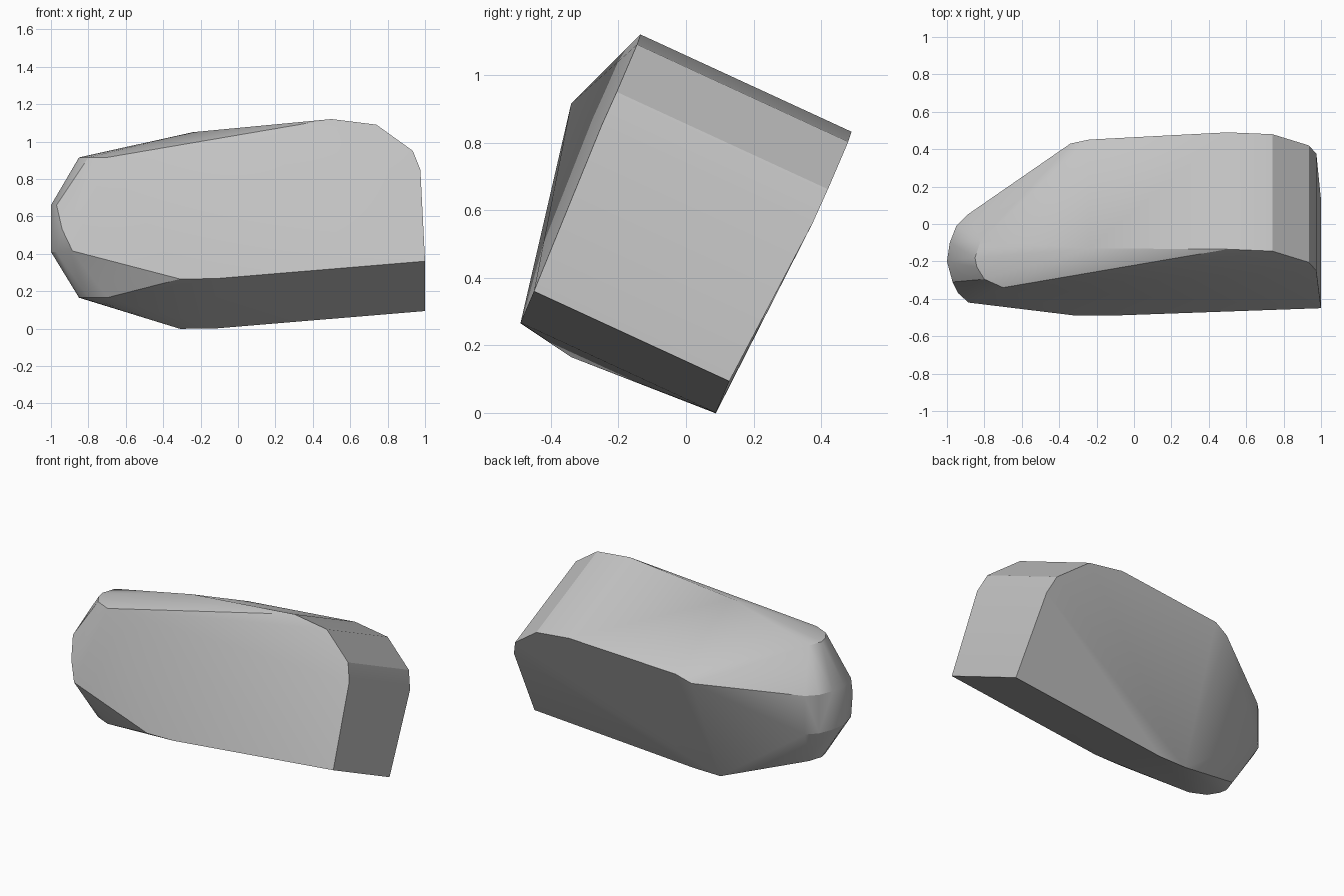
import bpy
import bmesh
import math
from mathutils import Vector

cube = bpy.data.objects.get("Cube")
if cube:
    bpy.data.objects.remove(cube, do_unlink=True)

# One plain grey material
grey = bpy.data.materials.new("plain grey")
grey.use_nodes = True
colour = (0.55, 0.55, 0.55, 1)
grey.diffuse_color = colour
grey.node_tree.nodes["Principled BSDF"].inputs["Base Color"].default_value = colour

# Direction in which the front outline is swept to reach the back
sweep = Vector((0, 0.625, -0.288))

# Front outline of the tilted body: position and share of the sweep
outline = [
    ((-0.24, -0.13, 1.05), 0.93),
    ((0.5, -0.135, 1.12), 1),
    ((0.74, -0.145, 1.09), 1),
    ((0.935, -0.205, 0.95), 1),
    ((0.975, -0.25, 0.85), 1),
    ((1, -0.45, 0.36), 0.925),
    ((-0.12, -0.49, 0.267), 0.925),
    ((-0.31, -0.49, 0.265), 0.925),
]
points = []
for position, share in outline:
    front = Vector(position)
    points += [front, front + sweep * share]
points.append(Vector((-0.34, 0.43, 0.74)))

# Rounded nose: a broad wall between two smaller rims
wall = [(-0.97, -0.31), (-1, -0.2), (-0.985, -0.1), (-0.95, -0.01), (-0.89, 0.05)]
rim = [(-0.7, -0.34), (-0.8, -0.295), (-0.84, -0.23), (-0.85, -0.18), (-0.82, -0.09)]
for arc, heights in ((wall, (0.66, 0.41)), (rim, (0.915, 0.165))):
    points += [Vector((x, y, z)) for z in heights for x, y in arc]
points += [Vector((-0.94, -0.37, 0.53)), Vector((-0.885, -0.42, 0.415))]

# Wrap the body in a closed faceted skin
bm = bmesh.new()
for point in points:
    bm.verts.new(point)
result = bmesh.ops.convex_hull(bm, input=bm.verts[:])
loose = [v for v in bm.verts if not v.link_faces]
bmesh.ops.delete(bm, geom=loose, context='VERTS')
bmesh.ops.dissolve_limit(bm, angle_limit=math.radians(1.5),
                         verts=bm.verts[:], edges=bm.edges[:])
bmesh.ops.recalc_face_normals(bm, faces=bm.faces[:])

mesh = bpy.data.meshes.new("faceted_body")
bm.to_mesh(mesh)
bm.free()
mesh.materials.append(grey)
body = bpy.data.objects.new("faceted_body", mesh)
bpy.context.collection.objects.link(body)

# Soften shallow facets while keeping the corners crisp
bpy.ops.object.select_all(action='DESELECT')
body.select_set(True)
bpy.context.view_layer.objects.active = body
bpy.ops.object.shade_smooth_by_angle(angle=math.radians(30))
